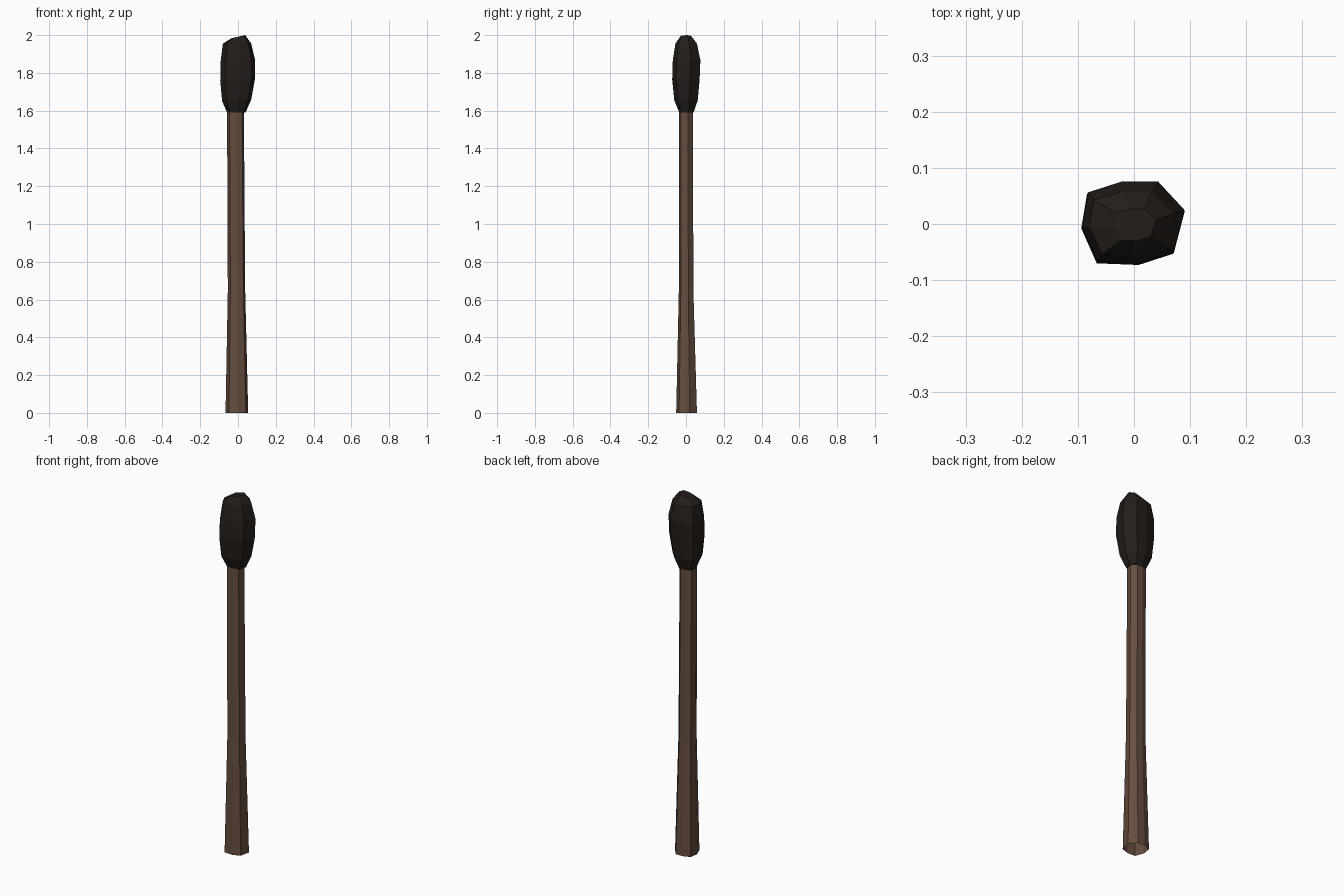
import bpy, bmesh

if "Cube" in bpy.data.objects:
    bpy.data.objects.remove(bpy.data.objects["Cube"])

# Irregular eight-sided outline shared by the stick and the head (unit scale)
OUTLINE = [(1.0, 0.30), (0.48, 1.0), (-0.22, 1.0), (-0.89, 0.73),
           (-1.0, -0.10), (-0.70, -0.96), (0.11, -1.0), (0.79, -0.72)]


def material(name, color):
    m = bpy.data.materials.new(name)
    m.diffuse_color = (*color, 1)
    m.use_nodes = True
    m.node_tree.nodes["Principled BSDF"].inputs["Base Color"].default_value = m.diffuse_color
    return m


def loft(name, rings, mat, cap_bottom, cap_top):
    """rings: (z, x min, x max, y min, y max, slope of z along x)"""
    bm = bmesh.new()
    loops = []
    for z, x0, x1, y0, y1, slope in rings:
        cx, cy, rx, ry = (x0 + x1) / 2, (y0 + y1) / 2, (x1 - x0) / 2, (y1 - y0) / 2
        loops.append([bm.verts.new((cx + u * rx, cy + v * ry, z + slope * u * rx))
                      for u, v in OUTLINE])
    n = len(OUTLINE)
    for a, b in zip(loops, loops[1:]):
        for i in range(n):
            j = (i + 1) % n
            bm.faces.new((a[i], a[j], b[j], b[i]))
    if cap_bottom:
        bm.faces.new(loops[0][::-1])
    if cap_top:
        bm.faces.new(loops[-1])
    me = bpy.data.meshes.new(name)
    bm.to_mesh(me)
    bm.free()
    me.materials.append(mat)
    ob = bpy.data.objects.new(name, me)
    bpy.context.collection.objects.link(ob)
    return ob


wood = material("brown_wood", (0.13, 0.075, 0.047))
char = material("charred_cloth", (0.018, 0.013, 0.010))

# Tapered wooden stick, open at the foot
loft("stick", [
    (0.00, -0.066, 0.054, -0.052, 0.058, 0),
    (0.65, -0.054, 0.038, -0.038, 0.039, 0),
    (1.62, -0.058, 0.031, -0.036, 0.037, 0),
], wood, False, True)

# Bulging head with a slightly slanted top
loft("torch_head", [
    (1.590, -0.058, 0.040, -0.036, 0.040, 0),
    (1.655, -0.084, 0.070, -0.062, 0.062, 0.05),
    (1.765, -0.094, 0.090, -0.073, 0.072, 0.05),
    (1.865, -0.092, 0.090, -0.070, 0.076, 0.05),
    (1.955, -0.080, 0.070, -0.056, 0.058, 0),
    (1.992, -0.034, 0.038, -0.030, 0.027, 0.22),
], char, True, True)
